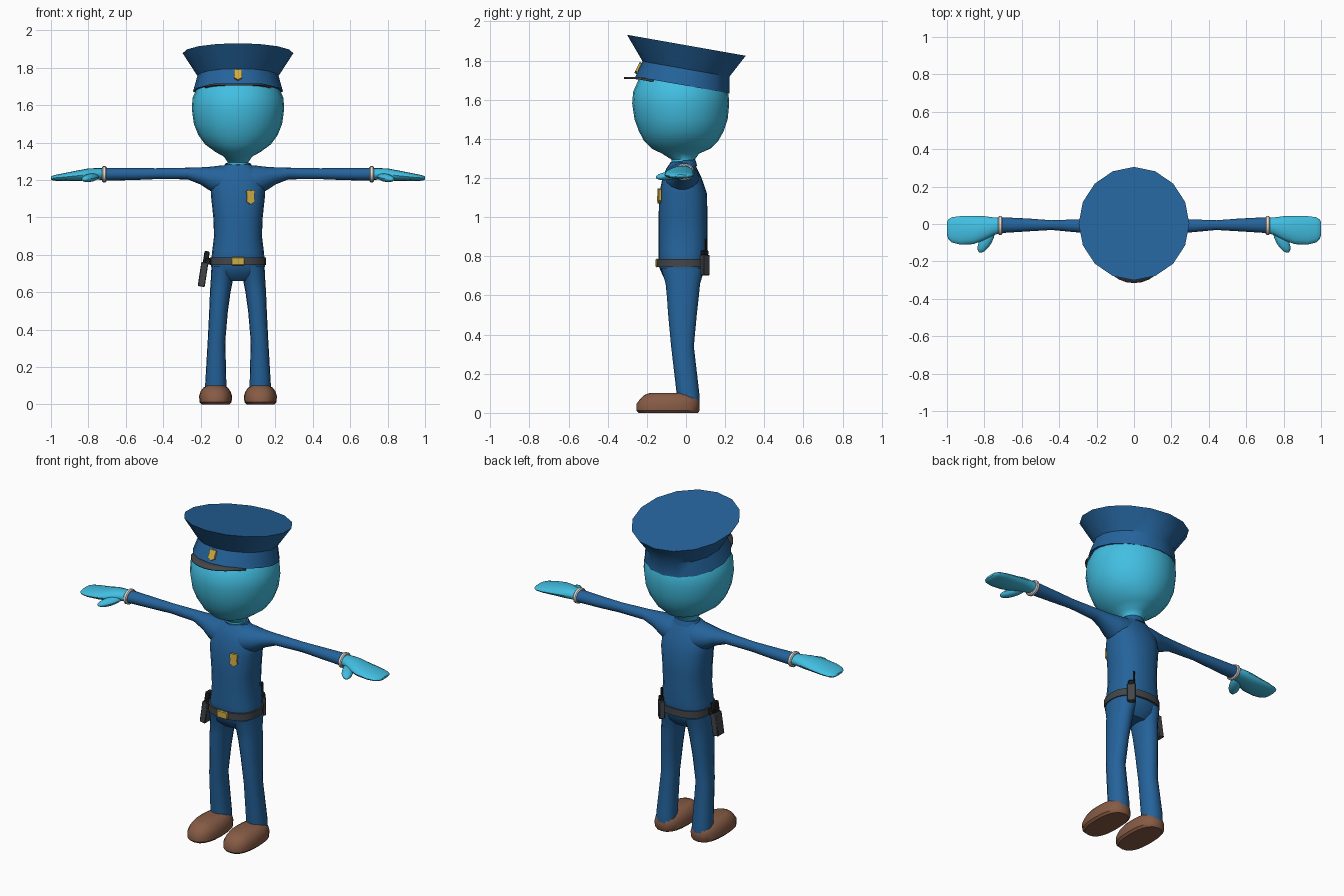
import bpy, bmesh, math
from mathutils import Matrix, Vector

if "Cube" in bpy.data.objects:
    bpy.data.objects.remove(bpy.data.objects["Cube"])


def material(name, rgb):
    m = bpy.data.materials.new(name)
    m.diffuse_color = (*rgb, 1)
    m.use_nodes = True
    m.node_tree.nodes["Principled BSDF"].inputs["Base Color"].default_value = m.diffuse_color
    return m


BLUE = material("uniform blue", (0.018, 0.125, 0.33))
TEAL = material("skin teal", (0.055, 0.52, 0.76))
BROWN = material("shoe brown", (0.24, 0.105, 0.06))
CHARCOAL = material("leather charcoal", (0.055, 0.06, 0.068))
BLACK = material("grip black", (0.012, 0.013, 0.015))
GOLD = material("badge gold", (0.62, 0.42, 0.06))
WHITE = material("cuff white", (0.75, 0.72, 0.70))


def finish(name, bm, mat):
    bmesh.ops.recalc_face_normals(bm, faces=bm.faces[:])
    mesh = bpy.data.meshes.new(name)
    bm.to_mesh(mesh)
    bm.free()
    mesh.materials.append(mat)
    ob = bpy.data.objects.new(name, mesh)
    bpy.context.collection.objects.link(ob)
    return ob


def loft(name, rings, mat, axis="z", n=16, power=2.0, tilt=0.0, side=1):
    """Skin rounded rings. z rings: (z, cx, rx, cy, ry); x rings: (x, cy, ry, cz, rz)."""
    bm = bmesh.new()
    loops = []
    for pos, ca, ra, cb, rb in rings:
        loop = []
        for i in range(n):
            t = 2 * math.pi * i / n
            c, s = math.cos(t), math.sin(t)
            a = ra * math.copysign(abs(c) ** (2 / power), c)
            b = rb * math.copysign(abs(s) ** (2 / power), s)
            if axis == "z":
                co = (side * (ca + a), cb + b, pos - tilt * b)
            else:
                co = (side * pos, ca + a, cb + b)
            loop.append(bm.verts.new(co))
        loops.append(loop)
    for lo, hi in zip(loops, loops[1:]):
        for i in range(n):
            j = (i + 1) % n
            bm.faces.new((lo[i], lo[j], hi[j], hi[i]))
    bm.faces.new(loops[0])
    bm.faces.new(loops[-1])
    return finish(name, bm, mat)


def box(name, loc, size, mat, rot=(0, 0, 0), bevel=0.004):
    bm = bmesh.new()
    bmesh.ops.create_cube(bm, size=1, matrix=Matrix.Diagonal((*size, 1)))
    bmesh.ops.bevel(bm, geom=bm.edges[:], offset=bevel, segments=1, affect='EDGES')
    ob = finish(name, bm, mat)
    ob.location, ob.rotation_euler = loc, rot
    return ob


def shield(name, loc, w, h, rot):
    """Small plate with a pointed lower edge and a notched top."""
    pts = [(-1, .85), (-.5, 1), (0, .88), (.5, 1), (1, .85), (.9, 0), (1, -.6), (0, -1), (-1, -.6), (-.9, 0)]
    bm = bmesh.new()
    face = bm.faces.new([bm.verts.new((x * w / 2, 0.006, z * h / 2)) for x, z in pts])
    ext = bmesh.ops.extrude_face_region(bm, geom=[face])
    bmesh.ops.translate(bm, vec=(0, -0.013, 0), verts=[v for v in ext["geom"] if isinstance(v, bmesh.types.BMVert)])
    ob = finish(name, bm, GOLD)
    ob.location, ob.rotation_euler = loc, rot


# Head and neck
loft("head", [(1.25, 0, .06, -.015, .055), (1.295, 0, .055, -.015, .06), (1.325, 0, .075, -.028, .095),
              (1.35, 0, .12, -.025, .15), (1.39, 0, .175, -.025, .19), (1.44, 0, .212, -.024, .217),
              (1.50, 0, .236, -.025, .238), (1.58, 0, .247, -.027, .248), (1.64, 0, .243, -.027, .243),
              (1.72, 0, .205, -.025, .21), (1.76, 0, .15, -.02, .15)], TEAL, n=24)

# Hat: band, flared crown and flat top, leaning back
TILT = math.tan(math.radians(10))
loft("hat", [(1.675, 0, .24, -.018, .24), (1.757, 0, .217, .0, .222), (1.878, 0, .296, .002, .303)],
     BLUE, tilt=TILT)

# Visor crescent
bm = bmesh.new()
rows = []
for i in range(13):
    t = math.radians(-48 + 8 * i)
    reach = 0.06 * math.cos(t * 90 / 48)
    pair = []
    for r, drop in ((.20, 0), (.238 + reach, .006)):
        y = -r * math.cos(t)
        pair.append(bm.verts.new((r * math.sin(t), y - .018, 1.675 - TILT * max(y, -.24) - drop)))
    rows.append(pair)
for a, b in zip(rows, rows[1:]):
    bm.faces.new((a[0], a[1], b[1], b[0]))
visor = finish("visor", bm, CHARCOAL)
mod = visor.modifiers.new("thickness", 'SOLIDIFY')
mod.thickness, mod.offset = 0.01, 0

# Torso and collar
loft("torso", [(.66, 0, .09, -.015, .06), (.695, 0, .138, -.018, .098), (.75, 0, .145, -.018, .122),
               (.82, 0, .138, -.015, .125), (.90, 0, .128, -.015, .125), (1.0, 0, .132, -.015, .125),
               (1.12, 0, .145, -.015, .122), (1.20, 0, .145, -.02, .10), (1.25, 0, .115, -.022, .078),
               (1.283, 0, .065, -.018, .058)], BLUE, n=20, power=2.4)
loft("collar", [(1.255, 0, .085, -.018, .075), (1.288, 0, .068, -.016, .064)], BLUE, tilt=-.1)

# Belt with buckle
loft("belt", [(.745, 0, .150, -.018, .132), (.787, 0, .150, -.018, .132)], CHARCOAL, n=20, power=2.4)
box("buckle", (0, -.149, .766), (.07, .012, .044), GOLD)

# Badges on chest and hat
shield("chest_badge", (.067, -.136, 1.108), .045, .078, (-.03, 0, .2))
shield("hat_badge", (0, -.244, 1.762), .044, .062, (-.45, 0, 0))

# Holster on the hip with its grip
LEAN = (0, .15, 0)
box("holster", (-.187, -.03, .695), (.038, .062, .13), CHARCOAL, LEAN)
box("holster_grip", (-.170, -.035, .785), (.028, .045, .07), BLACK, LEAN)
box("holster_strap", (-.160, -.03, .765), (.03, .06, .035), BLACK)

# Radio on the back of the belt
TURN = (0, 0, -math.pi / 4)
box("radio", (.097, .095, .755), (.048, .032, .105), CHARCOAL, TURN)
box("radio_cap", (.097, .095, .818), (.036, .026, .025), BLACK, TURN)
box("radio_antenna", (.088, .104, .855), (.011, .011, .07), BLACK, TURN, .002)

for side, label in ((-1, "right"), (1, "left")):
    # Sleeve flaring into the shoulder
    loft(label + "_arm", [(.02, -.02, .08, 1.21, .07), (.09, -.02, .088, 1.195, .083),
                          (.15, -.018, .07, 1.207, .064), (.20, -.015, .052, 1.222, .046),
                          (.27, -.011, .037, 1.235, .031), (.44, -.006, .026, 1.234, .029),
                          (.56, -.005, .034, 1.232, .032), (.72, -.006, .043, 1.231, .035)],
         BLUE, axis="x", side=side)
    # Cuff
    loft(label + "_cuff", [(.704, -.008, .046, 1.231, .038), (.709, -.008, .051, 1.231, .044),
                           (.721, -.008, .051, 1.231, .044), (.726, -.008, .046, 1.231, .038)],
         WHITE, axis="x", side=side)
    # Mitten hand
    loft(label + "_hand", [(.70, -.006, .04, 1.231, .031), (.75, -.012, .047, 1.233, .031),
                           (.80, -.022, .064, 1.230, .032), (.86, -.033, .075, 1.223, .028),
                           (.93, -.034, .076, 1.216, .021), (.975, -.031, .067, 1.212, .016),
                           (.993, -.028, .052, 1.211, .012), (1.0, -.026, .035, 1.211, .006)],
         TEAL, axis="x", side=side)
    # Thumb
    bm = bmesh.new()
    along = Vector((side * .49, -.87, -.12)).to_track_quat('Z', 'Y').to_matrix().to_4x4()
    bmesh.ops.create_uvsphere(bm, u_segments=12, v_segments=8, radius=1,
                              matrix=Matrix.Translation((side * .79, -.086, 1.212)) @ along
                              @ Matrix.Diagonal((.032, .022, .077, 1)))
    finish(label + "_thumb", bm, TEAL)
    # Trouser leg
    loft(label + "_leg", [(.05, .119, .056, .012, .056), (.10, .119, .057, .010, .058),
                          (.34, .115, .047, -.018, .058), (.50, .104, .050, -.018, .073),
                          (.60, .095, .055, -.016, .082), (.66, .087, .059, -.016, .088),
                          (.74, .078, .064, -.016, .112)], BLUE, side=side, power=2.2)
    # Shoe
    loft(label + "_shoe", [(0, .12, .074, -.09, .152), (.012, .12, .086, -.092, .162),
                           (.045, .12, .088, -.092, .162), (.07, .12, .080, -.085, .150),
                           (.09, .12, .066, -.085, .130), (.102, .12, .045, -.09, .095)],
         BROWN, n=20, power=2.5, side=side)

# Smooth the rounded parts, keep creases sharp
bpy.ops.object.select_all(action='DESELECT')
for ob in bpy.context.scene.objects:
    ob.select_set(True)
    bpy.context.view_layer.objects.active = ob
bpy.ops.object.shade_smooth_by_angle(angle=math.radians(38))
